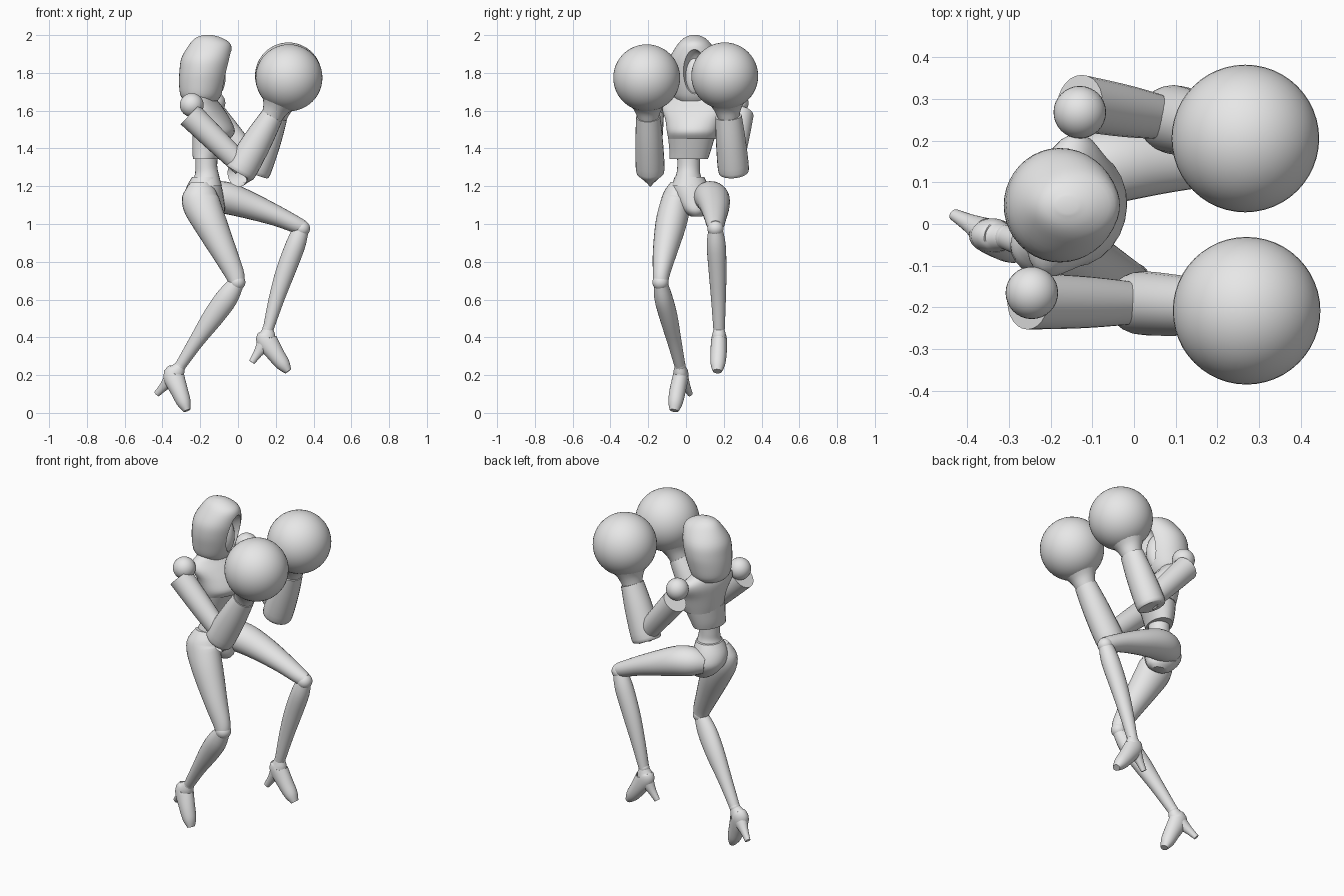
import bpy
from math import cos, sin, pi, radians
from mathutils import Vector, Matrix

cube = bpy.data.objects.get("Cube")
if cube:
    bpy.data.objects.remove(cube, do_unlink=True)

grey = bpy.data.materials.new("plain grey")
grey.use_nodes = True
grey.diffuse_color = (0.8, 0.8, 0.8, 1)
grey.node_tree.nodes["Principled BSDF"].inputs["Base Color"].default_value = grey.diffuse_color

ACROSS = Vector((0, 1, 0))
UP = Vector((0, 0, 1))
SHOULDERS = Vector((0.25, 0.97, 0))


def finish(obj, angle=40):
    """Give an object its colour and smooth shading."""
    obj.data.materials.clear()
    obj.data.materials.append(grey)
    bpy.ops.object.select_all(action="DESELECT")
    bpy.context.view_layer.objects.active = obj
    obj.select_set(True)
    bpy.ops.object.shade_smooth_by_angle(angle=radians(angle))
    return obj


def spline(rows, steps):
    """Smooth interpolation between sections of a profile."""
    points = [Vector(row) for row in rows]
    points = [points[0]] + points + [points[-1]]
    result = []
    for p, q, r, s in zip(points, points[1:], points[2:], points[3:]):
        for k in range(steps):
            t = k / steps
            result.append((q * 2 + (r - p) * t + (p * 2 - q * 5 + r * 4 - s) * t ** 2
                           + (q * 3 - p - r * 3 + s) * t ** 3) / 2)
    return result + [points[-1]]


def loft(name, rows, side=ACROSS, normal=None, sides=24, steps=4):
    """Skin elliptical sections (x, y, z, half width, half depth)."""
    rows = spline(rows, steps)
    centres = [Vector(row[:3]) for row in rows]
    verts, faces = [], []
    for i, row in enumerate(rows):
        ahead = centres[min(i + 1, len(rows) - 1)] - centres[max(i - 1, 0)]
        along = normal or ahead.normalized()
        u = (side - along * side.dot(along)).normalized()
        v = along.cross(u)
        for j in range(sides):
            a = 2 * pi * j / sides
            verts.append(centres[i] + u * cos(a) * row[3] + v * sin(a) * row[4])
    for i in range(len(rows) - 1):
        for j in range(sides):
            k = (j + 1) % sides
            faces.append((i * sides + j, i * sides + k, (i + 1) * sides + k, (i + 1) * sides + j))
    faces.append(tuple(reversed(range(sides))))
    faces.append(tuple(range(len(verts) - sides, len(verts))))
    mesh = bpy.data.meshes.new(name)
    mesh.from_pydata(verts, [], faces)
    obj = bpy.data.objects.new(name, mesh)
    bpy.context.collection.objects.link(obj)
    return finish(obj)


def ball(name, centre, radii, segments=32):
    """Sphere or ellipsoid."""
    if not isinstance(radii, tuple):
        radii = (radii, radii, radii)
    bpy.ops.mesh.primitive_uv_sphere_add(segments=segments, ring_count=segments // 2)
    obj = bpy.context.object
    obj.name = name
    obj.data.transform(Matrix.Translation(centre) @ Matrix.Diagonal((*radii, 1)))
    return finish(obj)


# Hood with a hollow face opening
hood = loft("hood", [
    (-.195, .045, 1.65, .09, .085), (-.197, .045, 1.68, .112, .107),
    (-.19, .045, 1.74, .127, .122), (-.18, .045, 1.81, .137, .13),
    (-.168, .045, 1.88, .13, .131), (-.148, .045, 1.95, .09, .11),
    (-.155, .045, 1.985, .055, .07), (-.16, .045, 2, .02, .025)],
    normal=UP, sides=40)
opening = ball("opening_cutter", (-.02, .045, 1.79), (.1, .066, .135), 48)
opening.hide_render = True
cut = hood.modifiers.new("face opening", "BOOLEAN")
cut.operation = "DIFFERENCE"
cut.object = opening
bpy.context.view_layer.objects.active = hood
bpy.ops.object.modifier_apply(modifier=cut.name)
bpy.data.objects.remove(opening, do_unlink=True)
finish(hood)
ball("face_mask", (-.145, .045, 1.78), (.08, .062, .122))
loft("neck", [(-.18, .045, 1.72, .05, .05), (-.18, .045, 1.6, .055, .055)])

# Torso plates, turned with the left shoulder forward
loft("chest_plate", [
    (-.14, .032, 1.45, .127, .096), (-.13, .035, 1.49, .138, .112),
    (-.145, .04, 1.55, .152, .104), (-.168, .045, 1.61, .176, .085),
    (-.18, .05, 1.65, .158, .066), (-.182, .05, 1.685, .085, .052)],
    side=SHOULDERS, normal=UP)
loft("rib_plate", [
    (-.168, .015, 1.345, .104, .068), (-.16, .022, 1.39, .112, .08),
    (-.142, .03, 1.47, .128, .097)], side=SHOULDERS, normal=UP)
loft("waist", [
    (-.17, .012, 1.2, .09, .085), (-.165, .012, 1.26, .065, .064),
    (-.168, .014, 1.31, .06, .058), (-.165, .015, 1.4, .064, .06)], normal=UP)
loft("pelvis", [
    (-.14, .055, 1.04, .03, .045), (-.15, .05, 1.07, .065, .08),
    (-.175, .04, 1.13, .1, .1), (-.18, .025, 1.19, .1, .095),
    (-.17, .018, 1.25, .078, .072)], normal=UP)


def arm(label, shoulder, sleeve, elbow, wrist, glove, cuff):
    """Shoulder joint, flared sleeve, gauntlet and round glove."""
    sleeve, elbow, wrist, glove = map(Vector, (sleeve, elbow, wrist, glove))
    ball(label + "_shoulder", shoulder, .063)
    loft(label + "_upper_arm", [
        (*sleeve, .068, .07), (*sleeve.lerp(elbow, .5), .062, .064),
        (*elbow, .048, .055)])
    loft(label + "_gauntlet", [
        (*elbow.lerp(wrist, -.13), cuff - .015, .07), (*elbow.lerp(wrist, -.06), cuff, .084),
        (*elbow.lerp(wrist, .5), cuff - .003, .077), (*wrist, cuff - .012, .06)])
    neck = wrist.lerp(glove, .5)
    loft(label + "_glove_neck", [
        (*wrist.lerp(elbow, .1), .055, .052), (*wrist, .058, .057),
        (*wrist.lerp(neck, .45), .078, .072), (*neck, .118, .116)])
    ball(label + "_glove", glove, .177, 48)


arm("right", (-.245, -.165, 1.63), (-.255, -.185, 1.578), (.026, -.19, 1.305),
    (.18, -.2, 1.57), (.27, -.208, 1.774), .076)
arm("left", (-.13, .268, 1.64), (-.13, .29, 1.578), (.098, .25, 1.305),
    (.203, .225, 1.57), (.267, .205, 1.784), .082)

# Right leg, trailing
loft("right_thigh", [
    (-.2, -.04, 1.22, .04, .05), (-.2, -.045, 1.17, .068, .085),
    (-.195, -.055, 1.11, .08, .1), (-.145, -.08, 1, .082, .088),
    (-.072, -.112, .85, .064, .067), (-.02, -.13, .74, .046, .052),
    (-.005, -.135, .69, .04, .042)])
ball("right_knee", (-.004, -.135, .692), .043)
loft("right_shin", [
    (-.006, -.135, .69, .036, .04), (-.058, -.12, .61, .048, .058),
    (-.13, -.093, .51, .048, .056), (-.22, -.062, .38, .038, .04),
    (-.305, -.032, .25, .029, .029)])

# Left leg, raised
loft("left_thigh", [
    (-.19, .09, 1.14, .06, .055), (-.13, .12, 1.145, .085, .08),
    (-.05, .14, 1.135, .09, .084), (.07, .152, 1.095, .079, .071),
    (.2, .155, 1.045, .062, .055), (.3, .156, 1, .048, .045),
    (.342, .156, .982, .038, .039)])
ball("left_knee", (.338, .156, .976), .043)
loft("left_shin", [
    (.336, .156, .98, .036, .04), (.305, .16, .89, .05, .052),
    (.252, .167, .75, .047, .051), (.203, .172, .6, .039, .041),
    (.159, .175, .44, .03, .028)])


def foot(label, ankle, instep, ball_of_foot, toe, heel):
    """Pointed shoe with a slim heel, plus the ankle joint."""
    ankle, instep, ball_of_foot, toe, heel = map(Vector, (ankle, instep, ball_of_foot, toe, heel))
    ball(label + "_ankle", ankle, .03)
    loft(label + "_shoe", [
        (*ankle, .028, .028), (*ankle.lerp(instep, .5), .036, .043),
        (*instep, .042, .056), (*ball_of_foot, .043, .046),
        (*ball_of_foot.lerp(toe, .6), .038, .037), (*toe, .024, .019)])
    top = instep.lerp(heel, .2)
    loft(label + "_heel", [
        (*top, .034, .04), (*top.lerp(heel, .5), .022, .024), (*heel, .014, .017)])


foot("right", (-.305, -.032, .25), (-.34, -.028, .195), (-.31, -.045, .115),
     (-.27, -.063, .012), (-.43, .022, .1))
foot("left", (.159, .175, .445), (.152, .175, .385), (.2, .172, .31),
     (.266, .166, .22), (.073, .172, .268))
